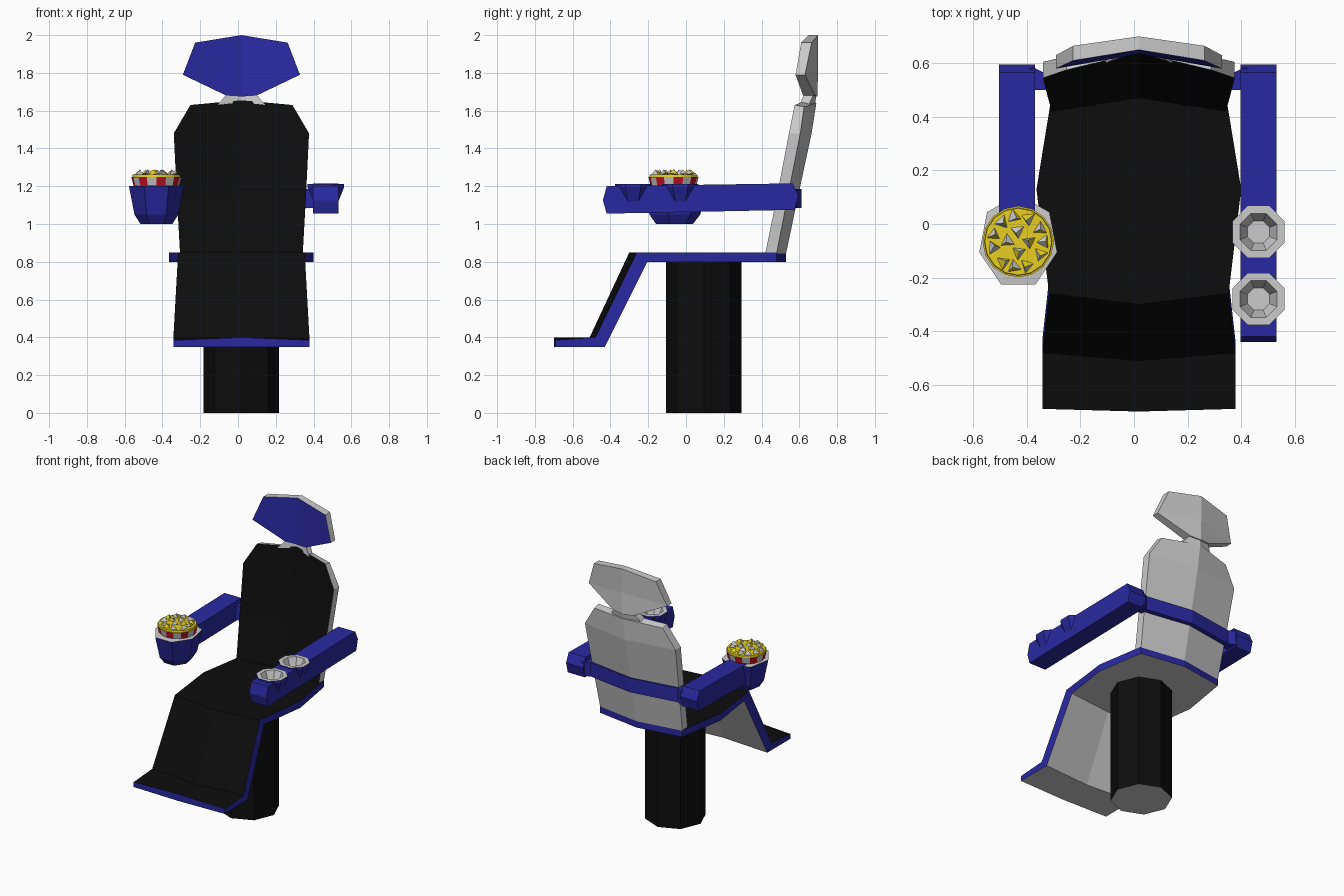
import bpy, bmesh, math, random
from mathutils import Vector

if "Cube" in bpy.data.objects:
    bpy.data.objects.remove(bpy.data.objects["Cube"])

random.seed(4)
CX = 0.018


def material(name, rgb):
    m = bpy.data.materials.new(name)
    m.diffuse_color = (*rgb, 1)
    m.use_nodes = True
    m.node_tree.nodes["Principled BSDF"].inputs["Base Color"].default_value = m.diffuse_color
    return m


MATS = [material("grey", (0.6, 0.6, 0.6)), material("black", (0.004, 0.004, 0.004)),
        material("blue", (0.022, 0.022, 0.36)), material("red", (0.6, 0.005, 0.02)),
        material("yellow", (0.8, 0.62, 0.015))]
GREY, BLACK, BLUE, RED, YELLOW = range(5)


def build(name, verts, faces):
    """faces: list of (vertex indices, material index)"""
    bm = bmesh.new()
    vs = [bm.verts.new(v) for v in verts]
    for idx, mat in faces:
        bm.faces.new([vs[i] for i in idx]).material_index = mat
    bmesh.ops.recalc_face_normals(bm, faces=bm.faces)
    me = bpy.data.meshes.new(name)
    bm.to_mesh(me)
    bm.free()
    for m in MATS:
        me.materials.append(m)
    ob = bpy.data.objects.new(name, me)
    bpy.context.collection.objects.link(ob)
    return ob


def slab(name, rows, front, edge, back):
    """Creased panel. Row: half width, then (y, z) of side front, centre front, side back, centre back"""
    v, f = [], []
    for w, sf, cf, sb, cb in rows:
        v += [(CX - w, *sf), (CX, *cf), (CX + w, *sf), (CX - w, *sb), (CX, *cb), (CX + w, *sb)]
    for i in range(len(rows) - 1):
        a, b = 6 * i, 6 * i + 6
        for p, q, m in ((0, 1, front), (1, 2, front), (3, 4, back), (4, 5, back), (0, 3, edge), (2, 5, edge)):
            f.append(((a + p, a + q, b + q, b + p), m))
    for a in (0, 6 * len(rows) - 6):
        f += [((a, a + 1, a + 4, a + 3), edge), ((a + 1, a + 2, a + 5, a + 4), edge)]
    return build(name, v, f)


def rings(name, n, centre, profile, mats, caps, sx=1, sy=1, turn=0.0):
    """Lathe of (radius, z) points; mats per band, as a number or a tuple to alternate"""
    v, f = [], []
    for r, z in profile:
        for k in range(n):
            t = turn + 2 * math.pi * k / n
            v.append((centre[0] + r * sx * math.cos(t), centre[1] + r * sy * math.sin(t), z))
    for i, m in enumerate(mats):
        for k in range(n):
            j = (k + 1) % n
            f.append(((i * n + k, i * n + j, i * n + n + j, i * n + n + k),
                      m[k % len(m)] if isinstance(m, tuple) else m))
    f.append((tuple(range(n)), caps[0]))
    f.append((tuple(range(len(v) - n, len(v))), caps[1]))
    return build(name, v, f)


def prism(name, pts, place, lo, hi, mat):
    n = len(pts)
    v = [place(p, lo) for p in pts] + [place(p, hi) for p in pts]
    f = [((k, (k + 1) % n, n + (k + 1) % n, n + k), mat) for k in range(n)]
    f += [(tuple(range(n)), mat), (tuple(range(n, 2 * n)), mat)]
    return build(name, v, f)


# pedestal
rings("pedestal", 8, (CX, 0.095), [(0.2, 0), (0.2, 0.81)], [BLACK], (GREY, GREY))

# seat with leg rest and foot rest
slab("seat_and_leg_rest", [
    (0.36, (-0.69, 0.385), (-0.70, 0.40), (-0.69, 0.35), (-0.70, 0.35)),
    (0.36, (-0.48, 0.40), (-0.51, 0.40), (-0.43, 0.35), (-0.455, 0.35)),
    (0.335, (-0.26, 0.85), (-0.30, 0.85), (-0.205, 0.80), (-0.24, 0.80)),
    (0.382, (0.13, 0.85), (0.13, 0.85), (0.13, 0.80), (0.13, 0.80)),
    (0.325, (0.48, 0.85), (0.53, 0.85), (0.48, 0.80), (0.53, 0.80))], BLACK, BLUE, GREY)

# backrest
slab("backrest", [
    (0.325, (0.42, 0.845), (0.47, 0.845), (0.48, 0.845), (0.53, 0.845)),
    (0.342, (0.482, 1.15), (0.535, 1.15), (0.54, 1.15), (0.594, 1.15)),
    (0.358, (0.545, 1.48), (0.60, 1.48), (0.605, 1.48), (0.665, 1.48)),
    (0.27, (0.575, 1.63), (0.64, 1.655), (0.625, 1.62), (0.69, 1.64))], BLACK, GREY, GREY)

# neck and headrest
slab("neck", [
    (0.125, (0.60, 1.63), (0.645, 1.645), (0.645, 1.62), (0.685, 1.635)),
    (0.08, (0.625, 1.685), (0.645, 1.695), (0.675, 1.685), (0.69, 1.695))], GREY, GREY, GREY)
slab("headrest", [
    (0.08, (0.62, 1.68), (0.635, 1.675), (0.685, 1.68), (0.695, 1.675)),
    (0.31, (0.58, 1.79), (0.645, 1.83), (0.63, 1.79), (0.70, 1.83)),
    (0.245, (0.61, 1.96), (0.65, 2.0), (0.665, 1.96), (0.70, 2.0))], BLUE, GREY, GREY)

# strap around the backrest, carrying both arms
half = [(0, 0.612), (0.345, 0.56), (0.395, 0.585), (0.42, 0.575), (0.42, 0.50), (0.345, 0.475)]
outline = half + [(-x, y) for x, y in reversed(half[1:])]
strap = outline[:5] + [(0.335, 0.50), (0, 0.555), (-0.335, 0.50)] + outline[7:]
prism("arm_strap", strap, lambda p, z: (CX + p[0], p[1], z), 1.085, 1.185, BLUE)

# arms
rear = [(0.565, 1.215), (0.595, 1.15), (0.575, 1.075)]
side = lambda p, x: (x, *p)
right_arm = prism("right_arm", rear + [(-0.42, 1.055), (-0.44, 1.125), (-0.42, 1.2)],
                  side, 0.398, 0.532, BLUE)
prism("left_arm", rear + [(0.0, 1.065), (0.0, 1.205)], side, -0.503, -0.37, BLUE)

# cup holders sunk into the right arm
for i, y in enumerate((-0.03, -0.28)):
    rings(f"cup_holder_{i + 1}", 8, (0.465, y),
          [(0.055, 1.08), (0.105, 1.195), (0.105, 1.212), (0.075, 1.212), (0.045, 1.135)],
          [BLUE, BLUE, GREY, GREY], (BLUE, GREY), turn=math.pi / 8)
    cutter = rings(f"cup_cutter_{i + 1}", 8, (0.465, y), [(0.048, 1.13), (0.095, 1.25)],
                   [BLUE], (BLUE, BLUE), turn=math.pi / 8)
    cutter.hide_render = True
    cutter.hide_viewport = True
    cut = right_arm.modifiers.new("cup hole", 'BOOLEAN')
    cut.operation = 'DIFFERENCE'
    cut.object = cutter

# bucket holder on the left arm
B = (-0.432, -0.066)
rings("bucket_holder", 7, B, [(0.58, 1.0), (0.8, 1.05), (1, 1.2), (0.8, 1.203)],
      [BLUE, BLUE, GREY], (BLUE, GREY), sx=0.149, sy=0.177, turn=math.pi / 2)

# striped bucket and popcorn
rings("striped_bucket", 16, B, [(0.118, 1.19), (0.133, 1.25)], [(RED, GREY)], (GREY, YELLOW))
rings("popcorn_bed", 16, B, [(0.128, 1.245), (0.125, 1.262)], [YELLOW], (YELLOW, YELLOW))
v, f = [], []
for count, radius in ((4, 0.04), (11, 0.095)):
    for k in range(count):
        t = 2 * math.pi * k / count + random.uniform(-0.1, 0.1)
        c = Vector((B[0] + radius * math.cos(t), B[1] + radius * math.sin(t), 1.258))
        spin = random.uniform(0, 6.28)
        o = len(v)
        for j in range(3):
            a = spin + j * 2.094
            v.append(c + Vector((0.029 * math.cos(a), 0.029 * math.sin(a), random.uniform(0, 0.012))))
        v.append(c + Vector((random.uniform(-0.01, 0.01), random.uniform(-0.01, 0.01), 0.03)))
        f += [((o, o + 1, o + 3), GREY), ((o + 1, o + 2, o + 3), GREY),
              ((o + 2, o, o + 3), YELLOW), ((o, o + 1, o + 2), YELLOW)]
build("popcorn_kernels", v, f)
